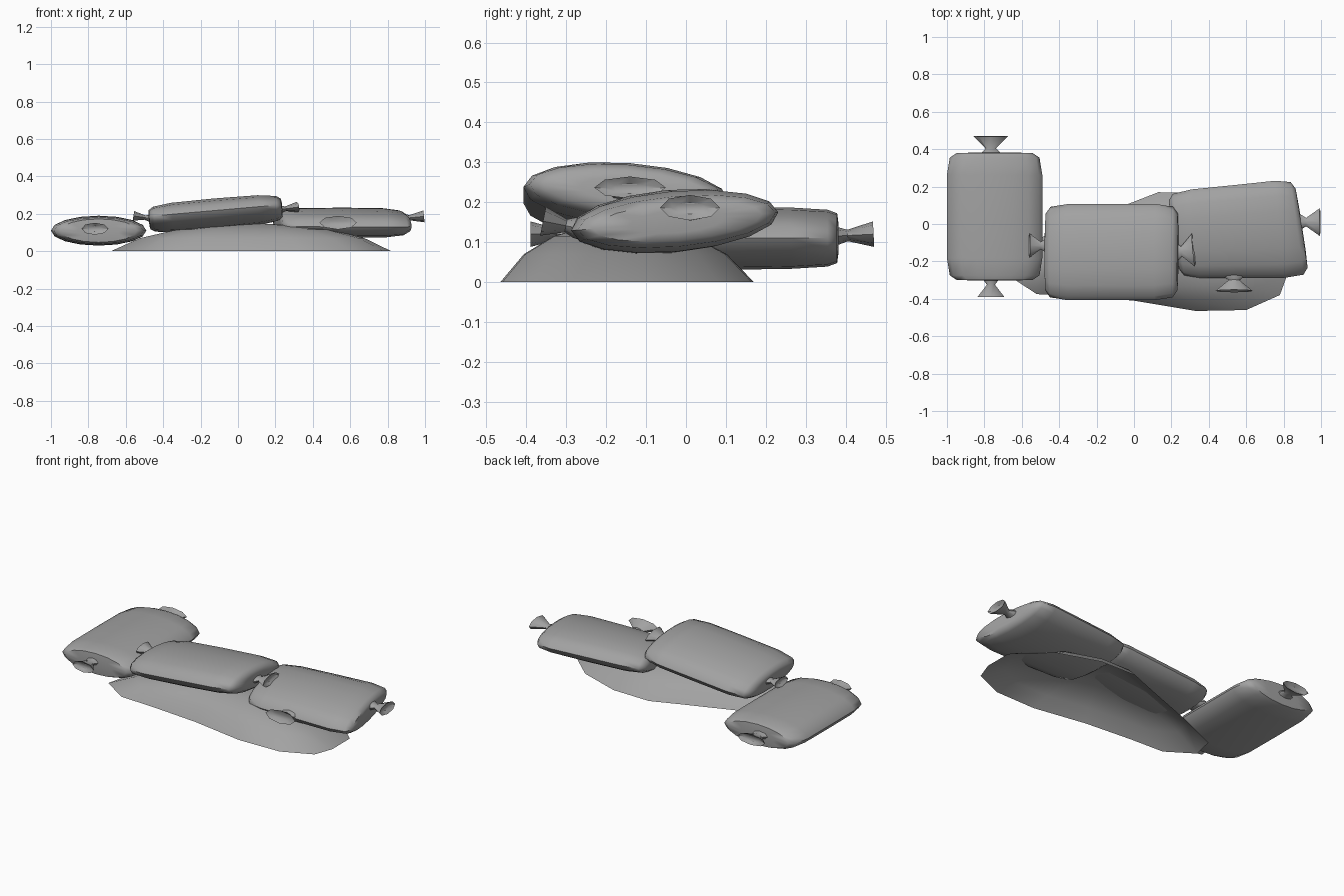
import bpy, bmesh
from math import cos, sin, pi, radians
from mathutils import Vector, Matrix, Euler

cube = bpy.data.objects.get("Cube")
if cube:
    bpy.data.objects.remove(cube)

grey = bpy.data.materials.new("burlap_grey")
grey.use_nodes = True
grey.diffuse_color = (0.36, 0.36, 0.36, 1)
bsdf = grey.node_tree.nodes["Principled BSDF"]
bsdf.inputs["Base Color"].default_value = grey.diffuse_color
bsdf.inputs["Roughness"].default_value = 0.9


def loft(name, rings, matrix, cap_start=True, cap_end=True, angle=50):
    """Skin a list of equal rings into one object."""
    bm = bmesh.new()
    loops = [[bm.verts.new(matrix @ Vector(p)) for p in ring] for ring in rings]
    n = len(loops[0])
    for a, b in zip(loops, loops[1:]):
        for i in range(n):
            j = (i + 1) % n
            bm.faces.new((a[i], a[j], b[j], b[i]))
    if cap_start:
        bm.faces.new(loops[0][::-1])
    if cap_end:
        bm.faces.new(loops[-1])
    bmesh.ops.recalc_face_normals(bm, faces=bm.faces)
    mesh = bpy.data.meshes.new(name)
    bm.to_mesh(mesh)
    bm.free()
    mesh.materials.append(grey)
    obj = bpy.data.objects.new(name, mesh)
    bpy.context.collection.objects.link(obj)
    bpy.ops.object.select_all(action='DESELECT')
    obj.select_set(True)
    bpy.context.view_layer.objects.active = obj
    bpy.ops.object.shade_smooth_by_angle(angle=radians(angle))
    return obj


def oval(x, w, h, n, shear=0.0):
    pts = []
    for i in range(n):
        a = 2 * pi * i / n
        pts.append((x - shear * w * cos(a), w * cos(a), h * sin(a)))
    return pts


def bag(name, centre, half, rot, end_h=0.6, taper=0.0, shear=0.0):
    """Pillow-shaped sack along local x, with blunt pinched ends."""
    length, width, height = half
    half_profile = [(1, 0.45, end_h * 0.6), (0.99, 0.8, end_h), (0.92, 0.94, (1 + end_h) / 2),
                    (0.65, 1, 0.96)]
    stations = [(-t, w, h) for t, w, h in half_profile] + [(0, 1, 1)] + half_profile[::-1]
    rings = [oval(t * length, w * width * (1 + taper * t), h * height, 16, shear * t * t)
             for t, w, h in stations]
    turn = Euler([radians(a) for a in rot]).to_matrix().to_4x4()
    return loft(name, rings, Matrix.Translation(centre) @ turn)


def knot(name, base, direction, length, width, height):
    """Tied neck flaring to a hollow mouth."""
    stations = [(-0.2, 0.75, 0.8), (0.1, 0.55, 0.7), (0.35, 0.3, 0.45),
                (1, 1, 1), (0.85, 0.55, 0.45)]
    rings = [oval(t * length, w * width, h * height, 8) for t, w, h in stations]
    turn = Vector(direction).to_track_quat('X', 'Z').to_matrix().to_4x4()
    return loft(name, rings, Matrix.Translation(base) @ turn, angle=40)


# Earth mound, open underneath
outline = [(0.82, -0.27), (0.78, -0.38), (0.6, -0.46), (0.33, -0.465), (0, -0.41),
           (-0.3, -0.385), (-0.52, -0.375), (-0.68, -0.27), (-0.65, -0.14), (-0.4, -0.03),
           (-0.05, 0.1), (0.13, 0.17), (0.37, 0.165), (0.62, 0.08), (0.82, -0.1)]
mid = Vector((0.1, -0.17))
mound = []
for scale, z in [(1, 0), (0.8, 0.07), (0.55, 0.115), (0.25, 0.14), (0.06, 0.147)]:
    mound.append([(*mid.lerp(Vector(p), scale), z) for p in outline])
loft("earth_mound", mound, Matrix(), cap_start=False)

# Three filled sacks
bag("end_sandbag", (-0.745, 0.04, 0.11), (0.342, 0.255, 0.08), (0, 0, 90), end_h=0.78)
bag("middle_sandbag", (-0.12, -0.15, 0.2), (0.358, 0.258, 0.082), (-4, -5, 0))
bag("rear_sandbag", (0.555, -0.04, 0.152), (0.345, 0.25, 0.079), (5, 0, 3),
    taper=0.07, shear=0.1)

# Tied ends
knots = [
    ("end_back_knot", (-0.765, 0.37, 0.115), (0, 1, 0.05), 0.1, 0.093, 0.032),
    ("end_front_knot", (-0.765, -0.29, 0.12), (0, -1, 0), 0.1, 0.072, 0.032),
    ("middle_right_knot", (-0.465, -0.115, 0.175), (-1, 0, 0.15), 0.095, 0.065, 0.026),
    ("middle_left_knot", (0.22, -0.15, 0.222), (1, 0.1, 0.15), 0.1, 0.09, 0.028),
    ("rear_side_knot", (0.88, 0.01, 0.175), (1, 0, 0.1), 0.115, 0.075, 0.032),
    ("rear_front_knot", (0.535, -0.27, 0.135), (0, -1, 0.2), 0.09, 0.1, 0.037),
]
for args in knots:
    knot(*args)
